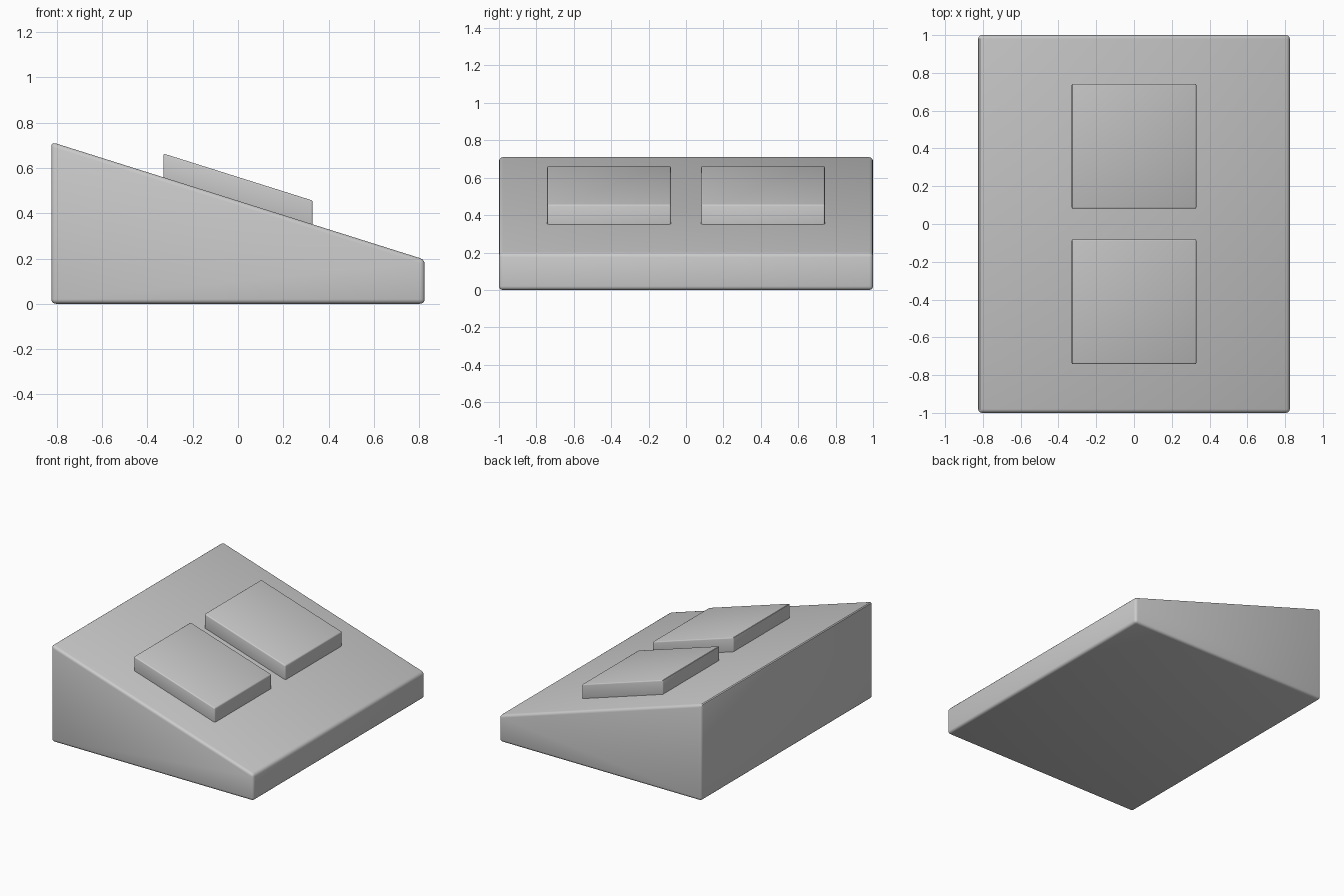
import bpy, bmesh

if "Cube" in bpy.data.objects:
    bpy.data.objects.remove(bpy.data.objects["Cube"])

SLOPE = -0.315   # fall of the deck along x
MID = 0.455      # deck height at x = 0


def deck(x):
    return MID + SLOPE * x


def prism(name, profile, y0, y1, bevel):
    """Extrude an x/z profile from y0 to y1 and round its edges."""
    bm = bmesh.new()
    face = bm.faces.new([bm.verts.new((x, y0, z)) for x, z in profile])
    ext = bmesh.ops.extrude_face_region(bm, geom=[face])
    for v in ext["geom"]:
        if isinstance(v, bmesh.types.BMVert):
            v.co.y = y1
    bmesh.ops.recalc_face_normals(bm, faces=bm.faces[:])
    mesh = bpy.data.meshes.new(name)
    bm.to_mesh(mesh)
    bm.free()
    obj = bpy.data.objects.new(name, mesh)
    bpy.context.collection.objects.link(obj)
    mod = obj.modifiers.new("rounded_edges", "BEVEL")
    mod.width = bevel
    mod.segments = 3
    mod.limit_method = "ANGLE"
    bpy.ops.object.select_all(action="DESELECT")
    obj.select_set(True)
    bpy.context.view_layer.objects.active = obj
    bpy.ops.object.modifier_apply(modifier=mod.name)
    bpy.ops.object.shade_smooth_by_angle()
    return obj


# Wedge-shaped base
W = 0.825
prism("wedge_base", [(-W, 0), (W, 0), (W, deck(W)), (-W, deck(-W))], -1, 1, 0.02)

# Two raised pads following the slope
P = 0.33
LOW, HIGH = -0.01, 0.105
pad = [(-P, deck(-P) + LOW), (P, deck(P) + LOW), (P, deck(P) + HIGH), (-P, deck(-P) + HIGH)]
for name, y0, y1 in (("front_pad", -0.742, -0.081), ("back_pad", 0.081, 0.742)):
    prism(name, pad, y0, y1, 0.008)
